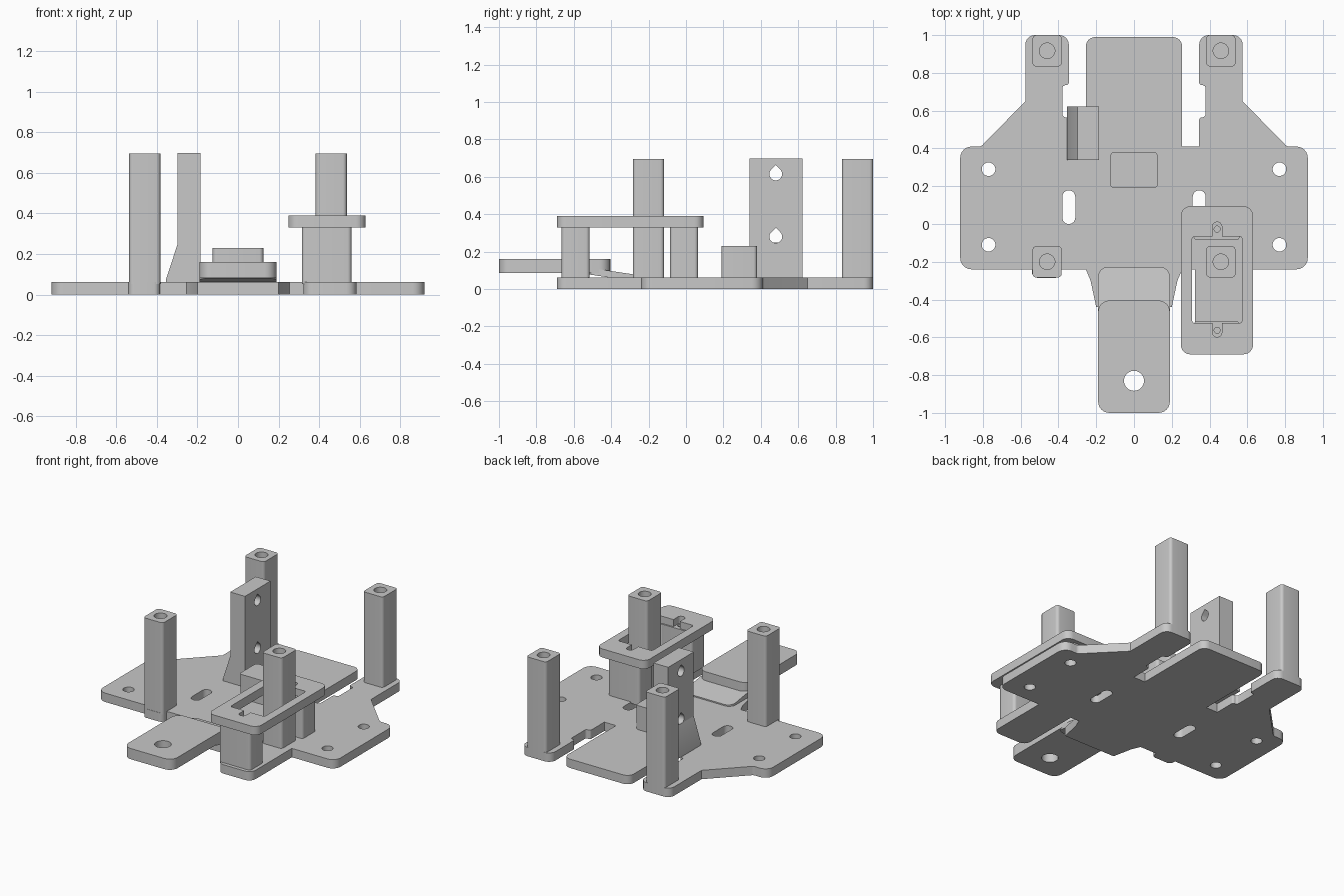
import bpy, bmesh, math
from mathutils import Vector, Matrix

cube = bpy.data.objects.get("Cube")
if cube:
    bpy.data.objects.remove(cube, do_unlink=True)

grey = bpy.data.materials.new("plain_grey")
grey.use_nodes = True
grey.diffuse_color = (0.58, 0.58, 0.58, 1)
for node in grey.node_tree.nodes:
    if node.type == 'BSDF_PRINCIPLED':
        node.inputs["Base Color"].default_value = grey.diffuse_color

ALONG_X = Matrix(((0, 0, 1, 0), (1, 0, 0, 0), (0, 1, 0, 0), (0, 0, 0, 1)))
ALONG_Y = Matrix(((1, 0, 0, 0), (0, 0, 1, 0), (0, 1, 0, 0), (0, 0, 0, 1)))


def fillet(corners, steps=6):
    """Turn (x, y, radius) corners into an outline with arcs."""
    out = []
    for i, (x, y, r) in enumerate(corners):
        p = Vector((x, y))
        if not r:
            out.append(p)
            continue
        d1 = (Vector(corners[i - 1][:2]) - p).normalized()
        d2 = (Vector(corners[(i + 1) % len(corners)][:2]) - p).normalized()
        half = d1.angle(d2) / 2
        t = r / math.tan(half)
        c = p + (d1 + d2).normalized() * r / math.sin(half)
        a, b = (p + d1 * t - c).normalized(), (p + d2 * t - c).normalized()
        out += [c + a.slerp(b, k / steps).normalized() * r for k in range(steps + 1)]
    return out


def rect(x0, x1, y0, y1, r):
    return fillet([(x0, y0, r), (x1, y0, r), (x1, y1, r), (x0, y1, r)])


def circle(x, y, r, n=32):
    return [Vector((x + r * math.cos(math.tau * k / n), y + r * math.sin(math.tau * k / n)))
            for k in range(n)]


def teardrop(x, y, r):
    arc = [math.radians(135 + 270 * k / 20) for k in range(21)]
    return [Vector((x + r * math.cos(a), y + r * math.sin(a))) for a in arc] + [Vector((x, y + r * 1.41))]


def prism(name, outline, lo, hi, holes=(), matrix=None):
    """Extrude a filled outline with holes from lo to hi."""
    curve = bpy.data.curves.new(name, 'CURVE')
    curve.dimensions = '2D'
    curve.fill_mode = 'BOTH'
    curve.extrude = (hi - lo) / 2
    for loop in [outline, *holes]:
        spline = curve.splines.new('POLY')
        spline.points.add(len(loop) - 1)
        for point, co in zip(spline.points, loop):
            point.co = (co.x, co.y, 0, 1)
        spline.use_cyclic_u = True
    obj = bpy.data.objects.new(name, curve)
    bpy.context.collection.objects.link(obj)
    bpy.ops.object.select_all(action='DESELECT')
    obj.select_set(True)
    bpy.context.view_layer.objects.active = obj
    bpy.ops.object.convert(target='MESH')
    obj = bpy.context.object
    obj.name = name
    bm = bmesh.new()
    bm.from_mesh(obj.data)
    bm.transform((matrix or Matrix()) @ Matrix.Translation((0, 0, (lo + hi) / 2)))
    bmesh.ops.remove_doubles(bm, verts=bm.verts, dist=0.0001)
    bmesh.ops.recalc_face_normals(bm, faces=bm.faces)
    bm.to_mesh(obj.data)
    bm.free()
    obj.data.materials.clear()
    obj.data.materials.append(grey)
    bpy.ops.object.shade_smooth_by_angle(angle=math.radians(30))


# Base plate: shared half outline, different front edges
BASE = 0.062
side = [(0.92, -0.24, 0.06), (0.92, 0.41, 0.06), (0.81, 0.41, 0.03), (0.575, 0.65, 0),
        (0.575, 1, 0.05), (0.345, 1, 0.05), (0.345, 0.735, 0.015), (0.378, 0.735, 0.015),
        (0.378, 0.565, 0.015), (0.345, 0.565, 0.015), (0.345, 0.41, 0), (0.255, 0.41, 0),
        (0.255, 0.99, 0.05)]
nose = [(0.2, -0.44, 0), (0.23, -0.3, 0), (0.255, -0.24, 0)]
servo_tab = [(0.322, -0.24, 0), (0.322, -0.69, 0.05), (0.585, -0.69, 0.05), (0.585, -0.24, 0)]
post_tab = [(-0.54, -0.24, 0), (-0.54, -0.285, 0.03), (-0.385, -0.285, 0.03), (-0.385, -0.24, 0)]


def mirrored(corners):
    return [(-x, y, r) for x, y, r in reversed(corners)]


base_outline = fillet(side + mirrored(side) + post_tab + mirrored(nose) + nose + servo_tab)
base_holes = [circle(sx * 0.77, y, 0.036) for sx in (-1, 1) for y in (-0.11, 0.29)]
base_holes += [rect(sx * 0.345 - 0.034, sx * 0.345 + 0.034, 0, 0.178, 0.033) for sx in (-1, 1)]
prism("base_plate", base_outline, 0, BASE, base_holes)

# Four hollow standoff posts
for name, x, y in (("back_left_post", 0.46, 0.917), ("back_right_post", -0.46, 0.917),
                   ("front_left_post", 0.46, -0.2), ("front_right_post", -0.46, -0.2)):
    prism(name, rect(x - 0.077, x + 0.077, y - 0.083, y + 0.083, 0.02), BASE - 0.01, 0.695,
          [circle(x, y, 0.041)])

# Upright plate with teardrop holes and a sloping brace
prism("upright_plate", rect(0.34, 0.622, BASE - 0.01, 0.698, 0), -0.298, -0.184,
      [teardrop(0.48, z, 0.034) for z in (0.28, 0.615)], ALONG_X)
prism("upright_brace", [Vector((-0.355, BASE)), Vector((-0.29, BASE)),
                        Vector((-0.29, 0.25)), Vector((-0.298, 0.25)), Vector((-0.355, 0.075))],
      0.34, 0.622, matrix=ALONG_Y)

# Centre block
prism("centre_block", rect(-0.125, 0.125, 0.19, 0.38, 0.02), BASE - 0.01, 0.23)

# Front tongue and the sloping plate that joins it to the base
prism("front_tongue", rect(-0.19, 0.19, -1, -0.405, 0.06), 0.085, 0.16, [circle(0, -0.83, 0.053)])
slope = Matrix.Identity(4)
slope[2][1], slope[2][3] = -0.15, -0.15 * 0.41
prism("tongue_ramp", rect(-0.19, 0.19, -0.53, -0.228, 0.05), 0.062, 0.098, matrix=slope)

# Raised frame on two pillars, with a window notched at both ends
for name, y, hole_y in (("frame_front_pillar", -0.59, -0.563), ("frame_back_pillar", -0.01, -0.027)):
    prism(name, rect(0.315, 0.56, y - 0.075, y + 0.075, 0.02), BASE - 0.01, 0.34,
          [circle(0.44, hole_y, 0.016, 16)])
window = fillet([(0.308, -0.525, 0.015), (0.415, -0.525, 0), (0.415, -0.598, 0.024),
                 (0.465, -0.598, 0.024), (0.465, -0.525, 0), (0.572, -0.525, 0.015),
                 (0.572, -0.065, 0.015), (0.465, -0.065, 0), (0.465, 0.01, 0.024),
                 (0.415, 0.01, 0.024), (0.415, -0.065, 0), (0.308, -0.065, 0.015)])
prism("raised_frame", rect(0.248, 0.63, -0.69, 0.094, 0.05), 0.33, 0.39, [window])
